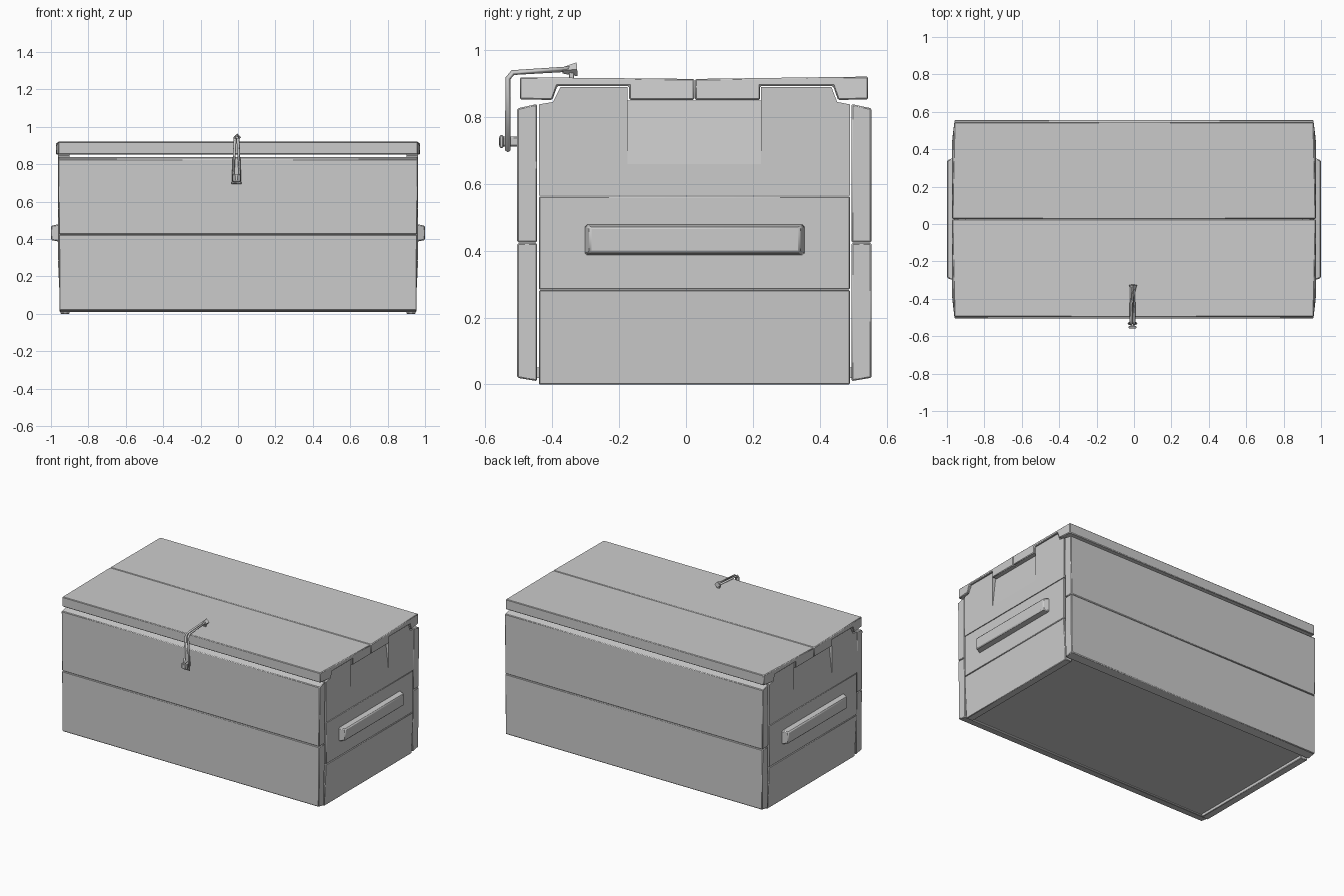
import bpy, bmesh
from mathutils import Vector

if "Cube" in bpy.data.objects:
    bpy.data.objects.remove(bpy.data.objects["Cube"])


def finish(obj, bevel):
    if bevel:
        mod = obj.modifiers.new("soft_edges", "BEVEL")
        mod.width, mod.segments = bevel, 1
        mod.limit_method, mod.angle_limit = "ANGLE", 0.6
    bpy.ops.object.select_all(action="DESELECT")
    obj.select_set(True)
    bpy.context.view_layer.objects.active = obj
    bpy.ops.object.shade_smooth_by_angle(angle=0.6)
    return obj


def prism(name, profile, x0, x1, bevel=0.005, tweak=None):
    """Extrude a (y, z) profile from x0 to x1; tweak edits each vertex."""
    bm = bmesh.new()
    face = bm.faces.new([bm.verts.new((x0, y, z)) for y, z in profile])
    out = bmesh.ops.extrude_face_region(bm, geom=[face])
    for v in out["geom"]:
        if isinstance(v, bmesh.types.BMVert):
            v.co.x = x1
    if tweak:
        for v in bm.verts:
            tweak(v.co)
    bmesh.ops.recalc_face_normals(bm, faces=bm.faces)
    mesh = bpy.data.meshes.new(name)
    bm.to_mesh(mesh)
    bm.free()
    obj = bpy.data.objects.new(name, mesh)
    bpy.context.collection.objects.link(obj)
    return finish(obj, bevel)


def box(name, x, y, z, bevel=0.005, tweak=None):
    return prism(name, [(y[0], z[0]), (y[1], z[0]), (y[1], z[1]), (y[0], z[1])],
                 x[0], x[1], bevel, tweak)


def narrow_ends(co):
    # long boards are slightly shorter toward the floor
    co.x *= 0.994 + 0.007 * co.z / 0.84


# front and back walls: two long boards each, outer edges sloped
for label, inner, outer in (("front", -0.445, -0.505), ("back", 0.495, 0.555)):
    prism(label + "_lower_board",
          [(inner, 0.01), (outer, 0.02), (outer, 0.423), (inner, 0.423)],
          -0.96, 0.96, 0.004, narrow_ends)
    prism(label + "_upper_board",
          [(inner, 0.425), (outer, 0.425), (outer, 0.826), (inner, 0.839)],
          -0.96, 0.96, 0.004, narrow_ends)

# end walls: three boards, the top one with two tabs and a sloped recess
top_profile = [(-0.44, 0.565), (0.49, 0.565), (0.49, 0.838), (0.452, 0.845),
               (0.435, 0.89), (0.225, 0.89), (0.225, 0.66), (-0.175, 0.66),
               (-0.175, 0.89), (-0.375, 0.89), (-0.398, 0.845), (-0.44, 0.838)]
for label, s in (("right", 1), ("left", -1)):
    xs = (0.90 * s, 0.963 * s)

    def foot(co):
        # bottom edge of the end wall tucks inward
        if co.z < 0.01 and abs(co.x) > 0.95:
            co.x *= 0.985

    def lean(co, s=s):
        if co.z > 0.8 and abs(co.x) > 0.95:
            co.x -= 0.022 * s

    def taper(co):
        # outer face of the handle is smaller than its root
        if abs(co.x) > 0.98:
            co.y = 0.026 + (co.y - 0.026) * 0.95
            co.z = 0.4325 + (co.z - 0.4325) * 0.8

    box(label + "_end_lower_board", xs, (-0.44, 0.49), (0.0, 0.282), 0.003, foot)
    box(label + "_end_middle_board", xs, (-0.44, 0.49), (0.284, 0.563), 0.003)
    prism(label + "_end_top_board", top_profile, *xs, bevel=0)
    box(label + "_end_recess_panel", xs, (-0.175, 0.225), (0.66, 0.85), 0, lean)
    box(label + "_handle", (0.955 * s, 1.0 * s), (-0.305, 0.357), (0.385, 0.48),
        0.006, taper)

# floor, set slightly above the bottom rim
box("floor", (-0.905, 0.905), (-0.45, 0.50), (0.02, 0.05), 0)


def lid_corners(co):
    # lid ends narrow toward the front and back edges
    if co.y < -0.45 or co.y > 0.5:
        co.x *= 0.988


# lid: two boards, grooved underneath to take the end tabs
prism("lid_front_board",
      [(-0.497, 0.853), (-0.4, 0.851), (-0.385, 0.893), (-0.17, 0.893),
       (-0.17, 0.851), (0.025, 0.851), (0.025, 0.914), (-0.497, 0.919)],
      -0.972, 0.972, 0.004, lid_corners)
prism("lid_back_board",
      [(0.027, 0.851), (0.222, 0.851), (0.222, 0.893), (0.44, 0.893),
       (0.455, 0.851), (0.545, 0.853), (0.545, 0.921), (0.027, 0.914)],
      -0.972, 0.972, 0.004, lid_corners)


def wire(name, pts, radius, cyclic):
    curve = bpy.data.curves.new(name, "CURVE")
    curve.dimensions = "3D"
    curve.bevel_depth, curve.bevel_resolution = radius, 0
    curve.use_fill_caps = True
    spline = curve.splines.new("POLY")
    spline.points.add(len(pts) - 1)
    for p, co in zip(spline.points, pts):
        p.co = (*co, 1)
    spline.use_cyclic_u = cyclic
    obj = bpy.data.objects.new(name, curve)
    bpy.context.collection.objects.link(obj)
    bpy.ops.object.select_all(action="DESELECT")
    obj.select_set(True)
    bpy.context.view_layer.objects.active = obj
    bpy.ops.object.convert(target="MESH")


# latch: a bent wire loop hooked over the lid, narrowing upward
half = [(0.020, -0.533, 0.700), (0.009, -0.533, 0.915),
        (0.008, -0.518, 0.933), (0.008, -0.340, 0.944)]
loop = [(-0.008 + x, y, z) for x, y, z in half]
loop += [(-0.008 - x, y, z) for x, y, z in reversed(half)]
wire("latch_loop", loop, 0.008, True)

# staple on the front wall and hinge eye on the lid
box("latch_staple", (-0.018, 0.002), (-0.56, -0.50), (0.712, 0.742), 0.004)
box("latch_staple_pin", (-0.030, 0.014), (-0.558, -0.546), (0.708, 0.746), 0.003)
bpy.ops.mesh.primitive_cone_add(vertices=4, radius1=0.021, radius2=0.009, depth=0.045,
                                location=(-0.005, -0.348, 0.941),
                                rotation=(1.65, 0, 0))
bpy.context.object.name = "latch_hinge_eye"
box("latch_hinge_post", (-0.012, 0.002), (-0.350, -0.335), (0.912, 0.945), 0.002)
